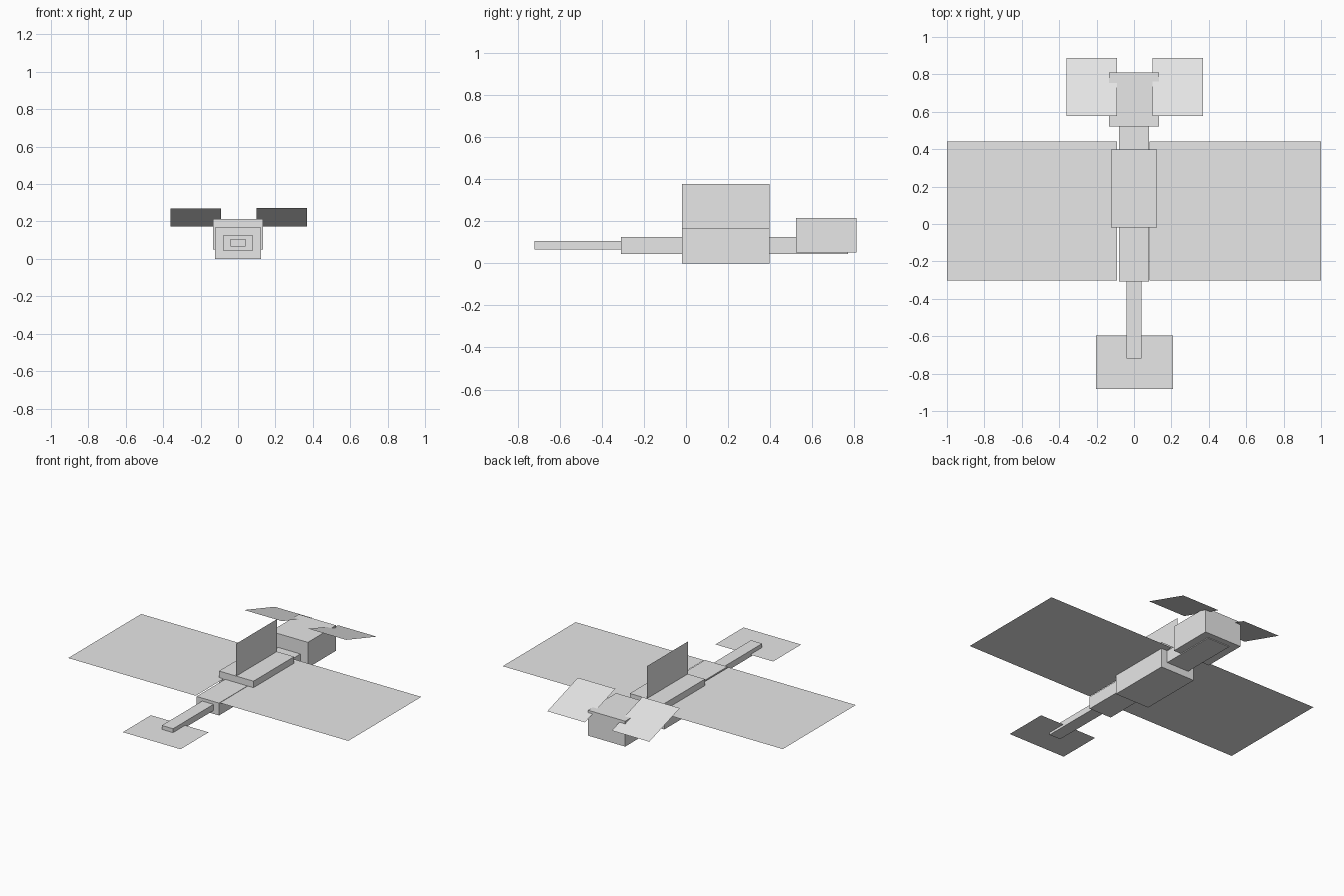
import bpy

if "Cube" in bpy.data.objects:
    bpy.data.objects.remove(bpy.data.objects["Cube"])

grey = bpy.data.materials.new("plain grey")
grey.diffuse_color = (0.8, 0.8, 0.8, 1)
grey.use_nodes = True
grey.node_tree.nodes["Principled BSDF"].inputs["Base Color"].default_value = grey.diffuse_color


def make(name, verts, faces):
    mesh = bpy.data.meshes.new(name)
    mesh.from_pydata(verts, [], faces)
    mesh.materials.append(grey)
    obj = bpy.data.objects.new(name, mesh)
    bpy.context.collection.objects.link(obj)
    return obj


def box(name, half_width, y0, y1, z0, z1):
    """Box centred on x = 0."""
    w = half_width
    verts = [(x, y, z) for z in (z0, z1)
             for x, y in ((-w, y0), (w, y0), (w, y1), (-w, y1))]
    faces = [(3, 2, 1, 0), (4, 5, 6, 7)]
    faces += [(i, (i + 1) % 4, (i + 1) % 4 + 4, i + 4) for i in range(4)]
    return make(name, verts, faces)


def panel(name, x0, x1, y0, y1, z_front, z_back):
    """Single thin sheet facing up, optionally pitched along y."""
    return make(name, [(x0, y0, z_front), (x1, y0, z_front),
                       (x1, y1, z_back), (x0, y1, z_back)], [(0, 1, 2, 3)])


# Body blocks
box("fuselage", 0.08, -0.308, 0.77, 0.045, 0.125)
box("centre_body", 0.123, -0.018, 0.397, 0.0, 0.167)
box("nose_boom", 0.04, -0.72, -0.308, 0.066, 0.106)
box("tail_block", 0.133, 0.522, 0.81, 0.05, 0.214)

# Main wings, flush with the top of the fuselage
panel("left_wing", -1.0, -0.09, -0.303, 0.441, 0.125, 0.125)
panel("right_wing", 0.083, 1.0, -0.303, 0.441, 0.125, 0.125)

# Small front wing crossing the boom
panel("front_wing", -0.204, 0.208, -0.883, -0.597, 0.081, 0.081)

# Tail panels, sloping down toward the back
panel("left_tail_panel", -0.36, -0.092, 0.577, 0.888, 0.27, 0.172)
panel("right_tail_panel", 0.1, 0.368, 0.577, 0.888, 0.272, 0.174)

# Upright fin on the centre body
make("upright_fin", [(0, -0.018, 0.167), (0, 0.397, 0.167),
                     (0, 0.397, 0.376), (0, -0.018, 0.376)], [(0, 1, 2, 3)])
